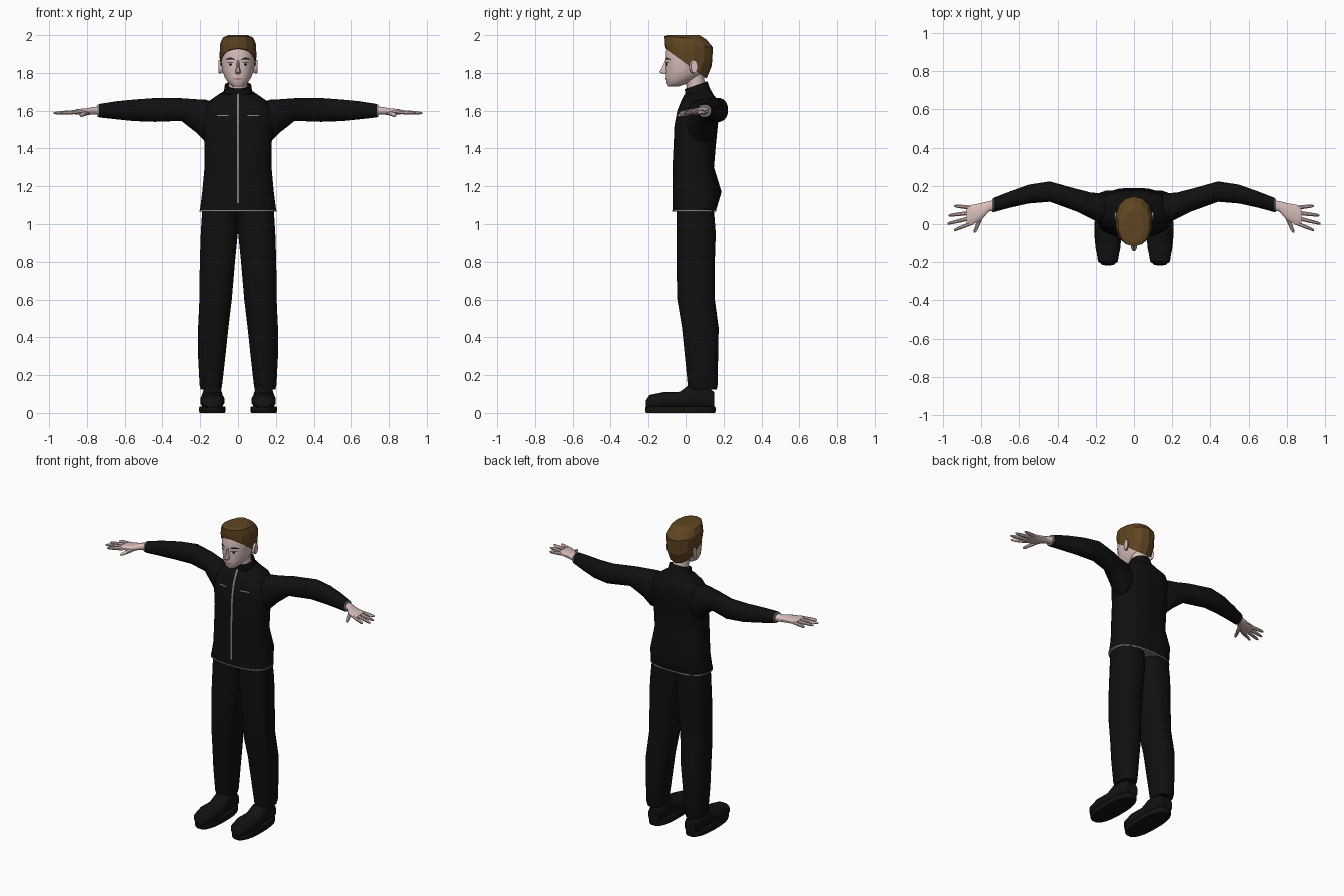
import bpy, bmesh, math
from mathutils import Vector
from mathutils.bvhtree import BVHTree

old = bpy.data.objects.get("Cube")
if old:
    bpy.data.objects.remove(old, do_unlink=True)


def material(name, r, g, b):
    m = bpy.data.materials.new(name)
    m.use_nodes = True
    m.diffuse_color = (r, g, b, 1)
    bsdf = m.node_tree.nodes["Principled BSDF"]
    bsdf.inputs["Base Color"].default_value = (r, g, b, 1)
    bsdf.inputs["Roughness"].default_value = 0.8
    return m


BLACK = material("black cloth", .005, .005, .005)
SHOE = material("black leather", .006, .006, .006)
GREY = material("grey trim", .22, .22, .22)
SKIN = material("pale skin", .68, .51, .49)
HAIR = material("brown hair", .115, .06, .016)
DARK = material("dark brow", .012, .009, .008)
WHITE = material("eye white", .65, .62, .62)
LIP = material("lip pink", .42, .24, .23)


def ring(axis, c, ru, rv, power=2.0, slope=0.0, n=20):
    """Superellipse around a centre, lying across the given axis."""
    pts = []
    for i in range(n):
        t = 2 * math.pi * (i + .5) / n
        u = math.copysign(abs(math.cos(t)) ** (2 / power), math.cos(t)) * ru
        v = math.copysign(abs(math.sin(t)) ** (2 / power), math.sin(t)) * rv
        off = {"z": (u, v, slope * v), "x": (0, u, v), "y": (u, 0, v)}[axis]
        pts.append(Vector(c) + Vector(off))
    return pts


def finish(name, bm, mat, mirror, angle):
    bmesh.ops.recalc_face_normals(bm, faces=bm.faces)
    me = bpy.data.meshes.new(name)
    bm.to_mesh(me)
    bm.free()
    me.materials.append(mat)
    ob = bpy.data.objects.new(name, me)
    bpy.context.collection.objects.link(ob)
    if angle:
        bpy.ops.object.select_all(action="DESELECT")
        ob.select_set(True)
        bpy.context.view_layer.objects.active = ob
        bpy.ops.object.shade_smooth_by_angle(angle=math.radians(angle))
    if mirror:
        ob.modifiers.new("mirror", "MIRROR")
    return ob


def build(name, lofts, mat, mirror=False, angle=40):
    """Skin each list of rings into a closed tube."""
    bm = bmesh.new()
    for rings in lofts:
        loops = [[bm.verts.new(p) for p in r] for r in rings]
        for a, b in zip(loops, loops[1:]):
            for i in range(len(a)):
                j = (i + 1) % len(a)
                bm.faces.new((a[i], a[j], b[j], b[i]))
        bm.faces.new(loops[0][::-1])
        bm.faces.new(loops[-1])
    return finish(name, bm, mat, mirror, angle)


def plate(name, pairs, target, mat, lift=.003, mirror=False):
    """Thin strip of (x, z) point pairs laid on the front of a target."""
    tree = BVHTree.FromPolygons([v.co for v in target.data.vertices],
                                [p.vertices for p in target.data.polygons])
    bm = bmesh.new()
    rows = []
    for pair in pairs:
        row = []
        for x, z in pair:
            hit, normal, _, _ = tree.ray_cast(Vector((x, -1, z)), Vector((0, 1, 0)))
            row.append(bm.verts.new(hit + Vector((0, -lift, 0))))
        rows.append(row)
    for a, b in zip(rows, rows[1:]):
        bm.faces.new((a[0], a[1], b[1], b[0]))
    ob = finish(name, bm, mat, mirror, 0)
    if ob.data.polygons[0].normal.y > 0:
        ob.data.flip_normals()
    return ob


def bar(x0, x1, z, half, steps=5, arch=0.0):
    """Horizontal strip that narrows at its ends and may arch."""
    out = []
    for i in range(steps + 1):
        t = i / steps
        h = half * (.25 + .75 * math.sin(math.pi * t))
        x, mid = x0 + (x1 - x0) * t, z + arch * math.sin(math.pi * t)
        out.append(((x, mid - h), (x, mid + h)))
    return out


# Jacket body with raised collar
jacket_rows = [(1.07, .045, .203, .115), (1.17, .06, .19, .13), (1.3, .04, .178, .11),
               (1.42, .048, .178, .112), (1.52, .055, .188, .115), (1.6, .067, .183, .112),
               (1.65, .075, .155, .1), (1.685, .07, .105, .077)]
body = [ring("z", (0, cy, z), rx, ry, 2.6, n=28) for z, cy, rx, ry in jacket_rows]
for z, cy, rx, ry in [(1.7, .062, .075, .064), (1.735, .055, .07, .06),
                      (1.735, .055, .06, .05), (1.70, .055, .057, .047)]:
    body.append(ring("z", (0, cy, z), rx, ry, 2, .35, n=28))
jacket = build("jacket", [body], BLACK)

# Jacket trim: hem, zip and chest pockets
build("jacket_hem", [[ring("z", (0, .045, z), .205, .117, 2.6, n=28) for z in (1.066, 1.074)]], GREY)
zip_rows = [.01 * k for k in range(111, 170, 2)]
plate("zip", [((-.006, z), (.006, z)) for z in zip_rows], jacket, GREY)
plate("pocket", [((x, 1.572), (x, 1.578)) for x in (.05, .07, .09, .11)], jacket, GREY, mirror=True)

# Sleeves, from inside the shoulder to the cuff
sleeve_rows = [(.11, .085, 1.55, .055, .09), (.17, .082, 1.545, .082, .115),
               (.22, .095, 1.572, .07, .09), (.3, .125, 1.606, .06, .061),
               (.44, .17, 1.604, .054, .064), (.55, .157, 1.602, .05, .058),
               (.65, .128, 1.602, .043, .048), (.735, .1, 1.6, .038, .036)]
build("sleeve", [[ring("x", (x, y, z), ry, rz, 2.2, n=16) for x, y, z, ry, rz in sleeve_rows]],
      BLACK, True)
build("cuff_edge", [[ring("x", (x, .099, 1.6), .036, .034, 2.2, n=16) for x in (.73, .743)]],
      GREY, True)

# Hands with palm, fingers and thumb
palm = [ring("x", (x, y, z), ry, rz, 2.4, n=12) for x, y, z, ry, rz in
        [(.72, .1, 1.6, .027, .024), (.76, .093, 1.6, .028, .021), (.8, .065, 1.595, .046, .018),
         (.85, .047, 1.594, .055, .015), (.875, .043, 1.592, .05, .01)]]


def finger(a, b, axis, r):
    a, b = Vector(a), Vector(b)
    return [ring(axis, a.lerp(b, t), r * s, r * s, n=8) for t, s in
            [(0, 1), (.5, .95), (.88, .75), (1, .35)]]


digits = [finger((.85, y0, 1.593), (x1, y1, 1.587), "x", .0115) for y0, x1, y1 in
          [(.005, .942, -.032), (.033, .976, .002), (.06, .971, .045), (.086, .94, .095)]]
digits.append(finger((.795, .05, 1.592), (.835, -.045, 1.574), "y", .013))
build("hand", [palm] + digits, SKIN, True)

# Trouser legs
leg_rows = [(1.08, 0, .19, -.05, .15), (.95, 0, .198, -.05, .16), (.8, .015, .203, -.05, .155),
            (.6, .032, .205, -.045, .155), (.45, .05, .212, -.02, .175),
            (.3, .066, .212, -.005, .172), (.15, .083, .204, .01, .17), (.125, .088, .198, .015, .165)]
build("trouser_leg", [[ring("z", ((x0 + x1) / 2, (y0 + y1) / 2, z), (x1 - x0) / 2, (y1 - y0) / 2, 2.4)
                       for z, x0, x1, y0, y1 in leg_rows]], BLACK, True)

# Shoes: upper and sole
upper_rows = [(-.215, .03, .065), (-.195, .053, .095), (-.12, .065, .11), (-.03, .06, .112),
              (.02, .053, .15), (.1, .052, .15), (.15, .04, .11)]
build("shoe", [[ring("y", (.136, y, (.02 + top) / 2), rx, (top - .02) / 2, 2.5, n=14)
                for y, rx, top in upper_rows]], SHOE, True)
build("sole", [[ring("z", (.136, -.03, z), .07 * s, .19 * s, 2.5) for z, s in
                [(0, .97), (.008, 1), (.028, 1), (.035, .96)]]], SHOE, True)

# Head, neck, nose and ears
head_rows = [(1.727, -.068, .026, .026), (1.745, -.045, .05, .06), (1.775, -.02, .07, .09),
             (1.81, 0, .084, .108), (1.86, .005, .09, .115), (1.91, .005, .09, .115),
             (1.95, .005, .08, .1)]
head = build("head", [[ring("z", (0, y, z), rx, ry, 2.1, n=24) for z, y, rx, ry in head_rows]], SKIN, angle=50)
build("neck", [[ring("z", (0, y, z), .05, .05) for y, z in [(.062, 1.66), (.045, 1.8)]]], SKIN)
build("nose", [[ring("z", (0, y, z), rx, ry, n=8) for z, y, rx, ry in
                [(1.865, -.106, .006, .007), (1.83, -.112, .009, .017),
                 (1.806, -.115, .016, .029), (1.795, -.112, .012, .02)]]], SKIN)
build("ear", [[ring("x", (x, .03 + (x - .08) * .7, 1.833), ry, rz, n=10) for x, ry, rz in
               [(.08, .012, .03), (.095, .021, .038), (.103, .018, .034)]]], SKIN, True)

# Painted face details
plate("eye", bar(.022, .058, 1.845, .009), head, WHITE, .002, True)
plate("iris", bar(.033, .047, 1.845, .008), head, DARK, .004, True)
plate("eyelid", bar(.02, .061, 1.852, .002, arch=.004), head, DARK, .004, True)
plate("eyebrow", bar(.016, .066, 1.87, .005, arch=.006), head, DARK, .004, True)
plate("mouth", bar(-.028, .028, 1.768, .005, 8), head, LIP, .002)

# Short faceted hair, its lower edge dropping from the brow to the nape
hair_rows = [(1.85, 0, .093, .11, -.73), (1.895, .012, .099, .126, -.45),
             (1.95, .015, .097, .129, -.12), (1.985, -.003, .082, .113, -.08), (2.0, -.012, .05, .085, 0)]
build("hair", [[ring("z", (0, y, z), rx, ry, 2.2, slope, 14) for z, y, rx, ry, slope in hair_rows]],
      HAIR, angle=15)
